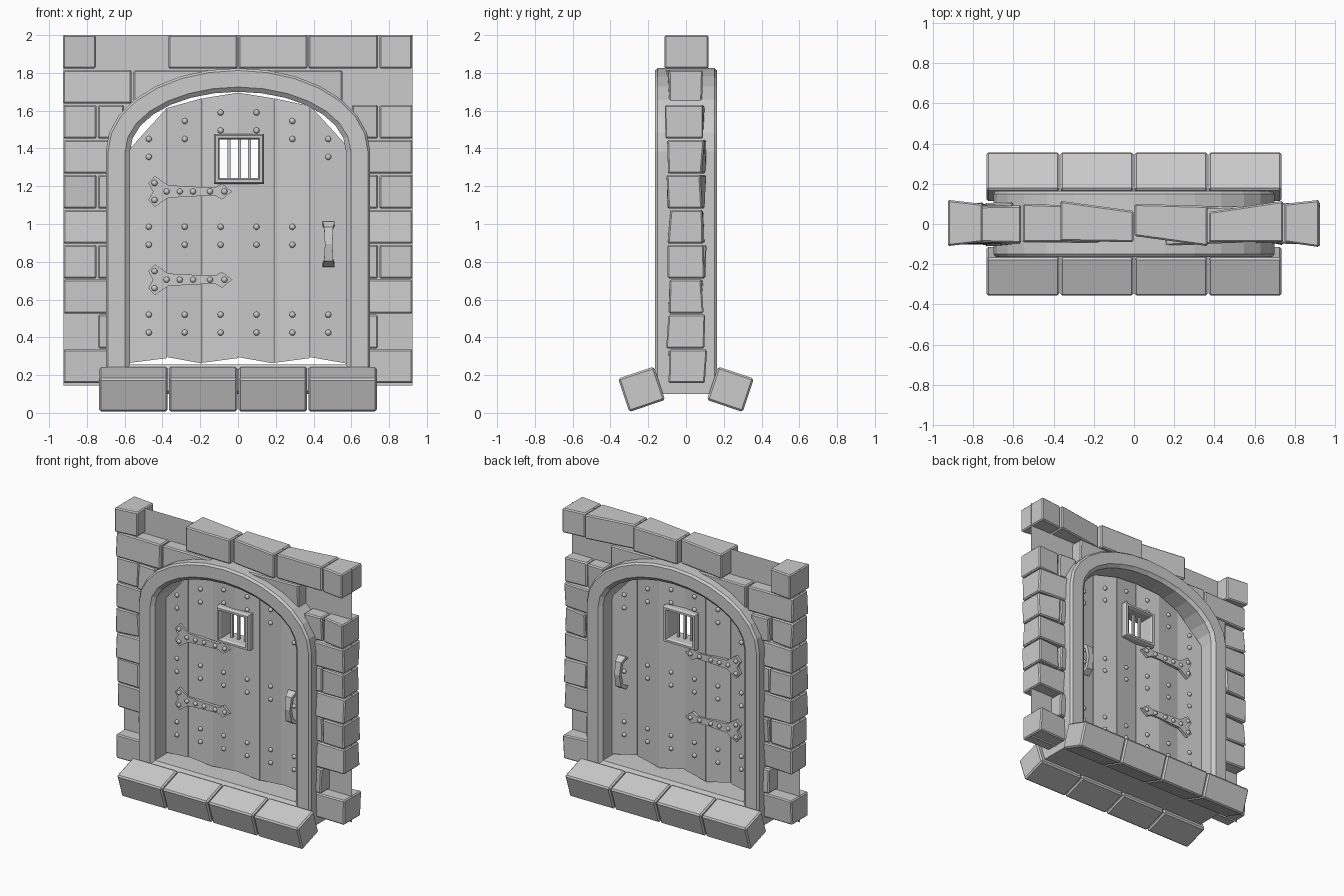
import bpy, bmesh, math, random
from mathutils import Vector

random.seed(4)
cube = bpy.data.objects.get("Cube")
if cube:
    bpy.data.objects.remove(cube)

grey = bpy.data.materials.new("stone_grey")
grey.use_nodes = True
grey.diffuse_color = (0.6, 0.6, 0.6, 1)
grey.node_tree.nodes["Principled BSDF"].inputs["Base Color"].default_value = (0.6, 0.6, 0.6, 1)


def make(name, verts, faces, bevel=0):
    bm = bmesh.new()
    vs = [bm.verts.new(v) for v in verts]
    for f in faces:
        bm.faces.new([vs[i] for i in f])
    bmesh.ops.recalc_face_normals(bm, faces=bm.faces)
    me = bpy.data.meshes.new(name)
    bm.to_mesh(me)
    bm.free()
    me.materials.append(grey)
    ob = bpy.data.objects.new(name, me)
    bpy.context.collection.objects.link(ob)
    if bevel:
        mod = ob.modifiers.new("edge", 'BEVEL')
        mod.width, mod.segments = bevel, 1
    return ob


def block(name, xs, lo, hi, front, back, bevel=0.01, jitter=0):
    """Box whose bottom, top, front and back may slope from left to right."""
    verts = []
    for i in (0, 1):
        for z in (lo[i], hi[i]):
            for y in (front[i], back[i]):
                verts.append((xs[i], y + random.uniform(-jitter, jitter), z))
    faces = [(0, 1, 3, 2), (4, 6, 7, 5), (0, 4, 5, 1), (2, 3, 7, 6), (0, 2, 6, 4), (1, 5, 7, 3)]
    return make(name, verts, faces, bevel)


def sweep(name, outer, inner, profile):
    """Closed frame: a (blend, y) profile carried round two matching loops."""
    n, m = len(outer), len(profile)
    verts = []
    for o, i in zip(outer, inner):
        for t, y in profile:
            verts.append((o[0] * (1 - t) + i[0] * t, y, o[1] * (1 - t) + i[1] * t))
    faces = [(a * m + b, a * m + (b + 1) % m, (a + 1) % n * m + (b + 1) % m, (a + 1) % n * m + b)
             for a in range(n) for b in range(m)]
    return make(name, verts, faces)


def prism(name, outline, y0, y1):
    n = len(outline)
    verts = [(x, y, z) for y in (y0, y1) for x, z in outline]
    faces = [tuple(range(n)), tuple(range(n, 2 * n))]
    faces += [(i, (i + 1) % n, n + (i + 1) % n, n + i) for i in range(n)]
    return make(name, verts, faces)


SPRING = 1.385


def arch(a, rise, bottom, steps=14):
    pts = [(a * -math.cos(math.pi * k / steps), SPRING + rise * math.sin(math.pi * k / steps))
           for k in range(steps + 1)]
    return [(-a, bottom)] + pts + [(a, bottom)]


# Thin wall sheet behind the stones
mid = arch(0.64, 0.375, 0.145)
outline = [(-0.925, 0.145), (-0.925, 2), (0.925, 2), (0.925, 0.145)] + mid[::-1]
make("wall_sheet", [(x, 0, z) for x, z in outline], [tuple(range(len(outline)))])

# Wall stones, in ten courses counted from the top
PITCH = 0.185


def stone(course, x0, x1, front=None, back=None, lo=None):
    top = 2 - PITCH * course
    r = random.uniform
    front = front or (-r(0.08, 0.105), -r(0.08, 0.105))
    back = back or (r(0.08, 0.105), r(0.08, 0.105))
    block("wall_stone", (x0 + 0.003, x1 - 0.003), lo or (top - 0.178,) * 2, (top,) * 2,
          front, back, 0.008, 0.01 if course else 0)


stone(0, -0.93, -0.75, (-0.11, -0.09), (0.12, 0.1))
stone(0, -0.37, 0, (-0.085, -0.09), (0.115, 0.065))
stone(0, 0, 0.37, (-0.06, -0.11), (0.1, 0.09))
stone(0, 0.37, 0.745, (-0.09, -0.09), (0.06, 0.115))
stone(0, 0.745, 0.925, (-0.09, -0.115), (0.1, 0.12))
stone(1, -0.93, -0.56)
stone(1, -0.555, -0.15, lo=(1.64, 1.75))
stone(1, 0.15, 0.555, lo=(1.75, 1.64))
for course in range(2, 10):
    for s in (-1, 1):
        if course % 2:
            spans = [(0.62, 0.928)]
        elif course == 8:
            spans = [(0.62, 0.745)]
        else:
            spans = [(0.6, 0.745), (0.745, 0.928)]
        for a, b in spans:
            stone(course, *sorted((s * a, s * b)))

# Arched door surround
sweep("door_surround", arch(0.7, 0.44, 0.1), arch(0.572, 0.315, 0.255),
      [(0, -0.15), (0.1, -0.165), (0.8, -0.165), (1, -0.145),
       (1, 0.145), (0.8, 0.165), (0.1, 0.165), (0, 0.15)])

# Sloping step stones, front and back
for side in (-1, 1):
    for i in range(4):
        x = -0.738 + 0.369 * i
        ob = block("step_stone", (x + 0.003, x + 0.366), (-0.093,) * 2, (0.093,) * 2,
                   (-0.1, -0.1), (0.1, 0.1), 0.01)
        ob.location = (0, 0.235 * side, 0.125)
        ob.rotation_euler.x = -side * math.radians(18.5)

# Door planks, with the window hole cut through the middle pair
edges = [-0.572, -0.375, -0.19, 0, 0.19, 0.382, 0.572]
tops = [1.4, 1.615, 1.665, 1.695, 1.665, 1.625, 1.42]
cutter = block("window_cutter", (-0.105, 0.115), (1.24,) * 2, (1.45,) * 2, (-1, -1), (1, 1), 0)
cutter.hide_render = True
for i in range(6):
    tilt = 0.012 if i % 2 else -0.012
    lows = (0.295, 0.262) if i % 2 else (0.265, 0.29)
    plank = block("door_plank", (edges[i] + 0.001, edges[i + 1] - 0.001), lows, tops[i:i + 2],
                  (-0.03 - tilt, -0.03 + tilt), (0.03 - tilt, 0.03 + tilt), 0)
    if i in (2, 3):
        mod = plank.modifiers.new("window", 'BOOLEAN')
        mod.object, mod.operation, mod.solver = cutter, 'DIFFERENCE', 'EXACT'
        bpy.context.view_layer.objects.active = plank
        bpy.ops.object.modifier_apply(modifier="window")
bpy.data.objects.remove(cutter)


# Barred window
def rect(h):
    cx, cz = 0.005, 1.345
    return [(cx - h, cz - h), (cx - h, cz + h), (cx + h, cz + h), (cx + h, cz - h)]


sweep("window_frame", rect(0.132), rect(0.102),
      [(0, -0.06), (0.25, -0.075), (0.75, -0.075), (1, -0.06),
       (1, 0.06), (0.75, 0.075), (0.25, 0.075), (0, 0.06)])
for x in (-0.047, 0.007, 0.061):
    block("window_bar", (x - 0.008, x + 0.008), (1.24,) * 2, (1.45,) * 2,
          (-0.008,) * 2, (0.008,) * 2, 0)


def rivet(x, z, y, side):
    bm = bmesh.new()
    bmesh.ops.create_uvsphere(bm, u_segments=8, v_segments=6, radius=0.016)
    me = bpy.data.meshes.new("rivet")
    bm.to_mesh(me)
    bm.free()
    me.materials.append(grey)
    me.shade_smooth()
    ob = bpy.data.objects.new("rivet", me)
    ob.location = (x, y * side, z)
    bpy.context.collection.objects.link(ob)


# Ironwork on both faces: rivets, hinge straps and handle
upper = [(-0.475, 0.045), (-0.44, 0.082), (-0.37, 0.033), (-0.2, 0.024),
         (-0.12, 0.022), (-0.085, 0.042)]
strap = upper + [(-0.03, 0)] + [(x, -z) for x, z in upper[::-1]] + [(-0.45, 0)]
grip = [(-0.12, 0.03, 0.032), (-0.09, 0.075, 0.024), (0, 0.09, 0.02),
        (0.09, 0.075, 0.024), (0.12, 0.03, 0.032)]
for side in (-1, 1):
    for i in range(6):
        x = -0.472 + 0.19 * i
        high = 1.355 + (0, 0.095, 0.14)[min(i, 5 - i)]
        for z in (0.425, 0.89, high):
            rivet(x, z, 0.032, side)
            rivet(x, z + 0.095, 0.032, side)
    for z in (0.705, 1.172):
        prism("hinge_strap", [(x, z + dz) for x, dz in strap], 0.03 * side, 0.052 * side)
        for x in (-0.378, -0.308, -0.238, -0.148, -0.072):
            rivet(x, z, 0.052, side)
        rivet(-0.442, z + 0.045, 0.052, side)
        rivet(-0.442, z - 0.045, 0.052, side)
    verts = []
    for dz, y, w in grip:
        verts += [(0.48 + sx * w, side * (y + dy), 0.893 + dz * k)
                  for sx, dy, k in ((-1, 0, 0.85), (1, 0, 0.85), (1, 0.025, 1), (-1, 0.025, 1))]
    faces = [(0, 1, 2, 3), (16, 17, 18, 19)]
    faces += [(4 * a + b, 4 * a + (b + 1) % 4, 4 * a + 4 + (b + 1) % 4, 4 * a + 4 + b)
              for a in range(4) for b in range(4)]
    make("door_handle", verts, faces)
